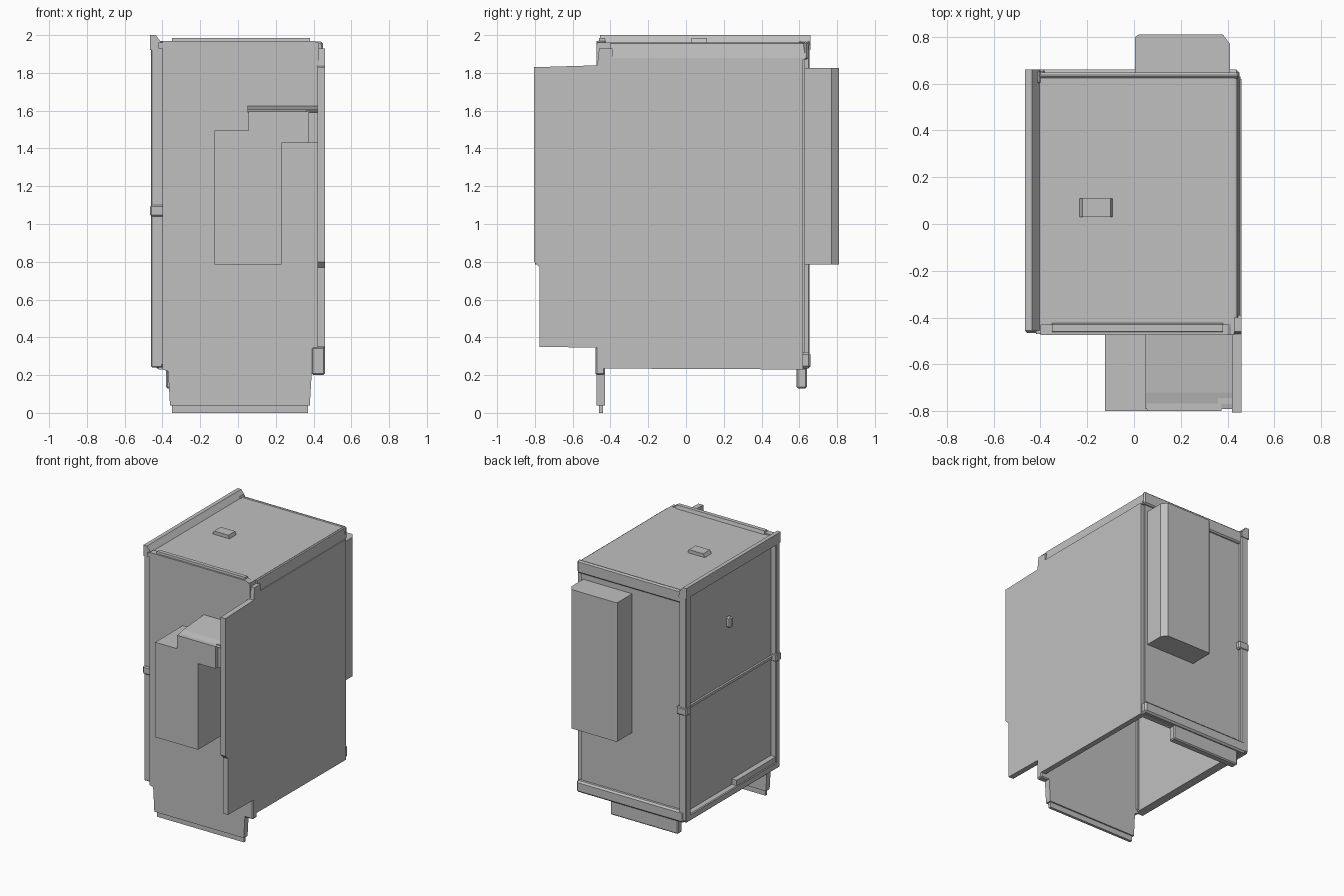
import bpy, bmesh
from mathutils import Vector

grey = bpy.data.materials.new("cabinet_grey")
grey.diffuse_color = (0.53, 0.53, 0.53, 1)


def prism(name, axis, pts, a, b, bevel=0.0):
    """Extrude a flat outline along an axis from a to b."""
    def place(p, d):
        return {"x": (d, p[0], p[1]), "y": (p[0], d, p[1]), "z": (p[0], p[1], d)}[axis]
    bm = bmesh.new()
    face = bm.faces.new([bm.verts.new(place(p, a)) for p in pts])
    out = bmesh.ops.extrude_face_region(bm, geom=[face])
    shift = Vector(place((0, 0), b - a))
    bmesh.ops.translate(bm, vec=shift, verts=[v for v in out["geom"] if isinstance(v, bmesh.types.BMVert)])
    bmesh.ops.recalc_face_normals(bm, faces=bm.faces[:])
    if bevel:
        bmesh.ops.bevel(bm, geom=bm.edges[:], offset=bevel, segments=1, affect="EDGES")
    mesh = bpy.data.meshes.new(name)
    bm.to_mesh(mesh)
    bm.free()
    mesh.materials.append(grey)
    obj = bpy.data.objects.new(name, mesh)
    bpy.context.collection.objects.link(obj)
    return obj


def box(name, x, y, z, bevel=0.0):
    return prism(name, "z", [(x[0], y[0]), (x[1], y[0]), (x[1], y[1]), (x[0], y[1])], z[0], z[1], bevel)


# Hollow body, open at the bottom
prism("front_wall", "y", [(-0.36, 0.04), (0.38, 0.04), (0.39, 0.21), (0.43, 0.21), (0.43, 1.95),
                          (0.40, 1.97), (-0.40, 1.97), (-0.40, 0.23), (-0.37, 0.22)], -0.475, -0.43)
box("front_wall_toe", (-0.35, 0.37), (-0.46, -0.44), (0, 0.05))
box("back_wall", (-0.42, 0.43), (0.59, 0.63), (0.23, 1.96))
box("left_wall", (-0.415, -0.39), (-0.45, 0.62), (0.24, 1.96))
box("top_panel", (-0.42, 0.43), (-0.47, 0.63), (1.93, 1.96))

# Large right side panel that reaches forward past the body
prism("right_panel", "x", [(-0.805, 0.80), (-0.775, 0.77), (-0.775, 0.35), (-0.47, 0.345), (-0.47, 0.235),
                           (0.62, 0.23), (0.62, 1.88), (-0.39, 1.88), (-0.39, 1.93), (-0.46, 1.93),
                           (-0.47, 1.84), (-0.805, 1.83)], 0.42, 0.46)
prism("right_top_chamfer", "y", [(0.42, 1.87), (0.455, 1.87), (0.44, 1.955), (0.42, 1.96)], -0.40, 0.63)
box("right_front_corner", (0.39, 0.46), (-0.48, -0.43), (0.20, 0.35), 0.008)

# Raised frame around the two left doors
box("left_front_post", (-0.46, -0.38), (-0.455, -0.41), (0.25, 1.96), 0.006)
box("left_back_post", (-0.46, -0.40), (0.60, 0.655), (0.25, 1.97), 0.006)
prism("left_top_rail", "y", [(-0.465, 1.92), (-0.40, 1.92), (-0.405, 1.96), (-0.435, 2.0), (-0.465, 2.0)],
      -0.455, 0.66)
box("left_bottom_rail", (-0.46, -0.40), (-0.455, 0.65), (0.24, 0.29), 0.006)
box("left_bottom_rail_step", (-0.455, -0.40), (-0.45, 0.05), (0.28, 0.33))
box("left_middle_rail", (-0.43, -0.40), (-0.45, 0.64), (1.06, 1.08))
for y, z in ((-0.435, 1.07), (0.63, 1.07)):
    box("hinge", (-0.465, -0.38), (y - 0.03, y + 0.03), (z - 0.03, z + 0.03), 0.008)
box("door_handle", (-0.45, -0.41), (0.08, 0.12), (1.49, 1.57), 0.01)

# Trim along the top front edge and the back
prism("top_front_strip", "x", [(-0.465, 1.95), (-0.42, 1.95), (-0.43, 1.985), (-0.46, 1.985)], -0.35, 0.38)
box("back_top_lip", (-0.42, 0.45), (0.62, 0.648), (1.87, 1.965), 0.01)
box("back_bottom_band", (-0.44, 0.45), (0.59, 0.66), (0.235, 0.32), 0.012)
box("back_apron", (-0.38, 0.18), (0.585, 0.64), (0.13, 0.25), 0.008)

# Small handle on the top
prism("top_handle", "y", [(-0.235, 1.955), (-0.09, 1.955), (-0.10, 1.985), (-0.22, 1.985)], 0.03, 0.11)

# Equipment boxes on the front and back
prism("front_box", "y", [(-0.125, 0.785), (0.23, 0.785), (0.23, 1.43), (0.375, 1.43), (0.375, 1.595),
                         (0.055, 1.595), (0.055, 1.495), (-0.125, 1.495)], -0.80, -0.46)
prism("front_box_top_slope", "x", [(-0.79, 1.59), (-0.46, 1.59), (-0.46, 1.625), (-0.72, 1.605)], 0.05, 0.42)
box("front_box_arm", (0.36, 0.43), (-0.77, -0.46), (1.43, 1.60))
prism("back_box", "z", [(0.005, 0.61), (0.41, 0.61), (0.41, 0.77), (0.38, 0.81), (0.02, 0.81), (0.005, 0.80)],
      0.785, 1.825)
